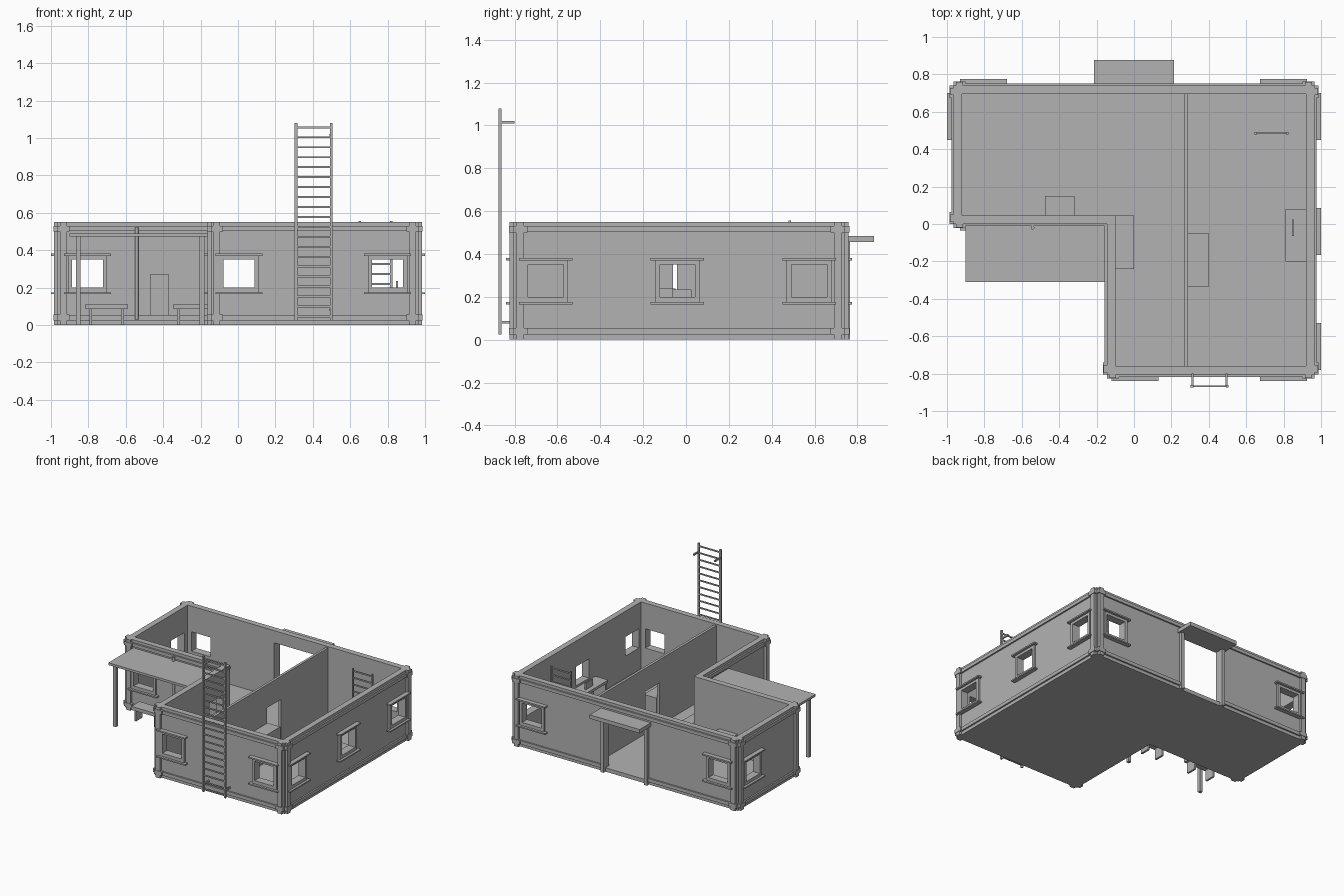
import bpy, bmesh
from mathutils import Vector

if "Cube" in bpy.data.objects:
    bpy.data.objects.remove(bpy.data.objects["Cube"])

grey = bpy.data.materials.new("plain_grey")
grey.diffuse_color = (0.45, 0.45, 0.45, 1)
grey.use_nodes = True
grey.node_tree.nodes["Principled BSDF"].inputs["Base Color"].default_value = grey.diffuse_color


def finish(name, bm):
    bmesh.ops.recalc_face_normals(bm, faces=bm.faces)
    me = bpy.data.meshes.new(name)
    bm.to_mesh(me)
    bm.free()
    me.materials.append(grey)
    ob = bpy.data.objects.new(name, me)
    bpy.context.collection.objects.link(ob)
    return ob


def add_box(bm, a, b):
    lo = Vector([min(p, q) for p, q in zip(a, b)])
    hi = Vector([max(p, q) for p, q in zip(a, b)])
    vs = bmesh.ops.create_cube(bm, size=1)["verts"]
    for v in vs:
        v.co = Vector([(lo[i] + hi[i]) / 2 + v.co[i] * (hi[i] - lo[i]) for i in range(3)])


def boxes(name, pairs):
    bm = bmesh.new()
    for a, b in pairs:
        add_box(bm, a, b)
    return finish(name, bm)


def panel(name, place, s0, s1, z0, z1, holes, thick):
    """Flat wall with rectangular holes, extruded inwards."""
    us = sorted({s0, s1, *[h[0] for h in holes], *[h[1] for h in holes]})
    vs = sorted({z0, z1, *[h[2] for h in holes], *[h[3] for h in holes]})
    bm = bmesh.new()
    grid = [[bm.verts.new(place(u, 0, v)) for v in vs] for u in us]
    for i in range(len(us) - 1):
        for j in range(len(vs) - 1):
            cu, cv = (us[i] + us[i + 1]) / 2, (vs[j] + vs[j + 1]) / 2
            if not any(h[0] < cu < h[1] and h[2] < cv < h[3] for h in holes):
                bm.faces.new((grid[i][j], grid[i + 1][j], grid[i + 1][j + 1], grid[i][j + 1]))
    bmesh.ops.delete(bm, geom=[v for v in bm.verts if not v.link_faces], context='VERTS')
    ext = bmesh.ops.extrude_face_region(bm, geom=bm.faces[:], use_keep_orig=True)
    shift = Vector(place(0, -thick, 0)) - Vector(place(0, 0, 0))
    for e in ext["geom"]:
        if isinstance(e, bmesh.types.BMVert):
            e.co += shift
    finish(name, bm)


T, H = 0.045, 0.55       # wall thickness and height
DOOR = 0.175             # half width of the back door


def wall(name, axis, pos, out, span, core, windows, door=False, posts=(True, True)):
    """axis 0 runs along x, axis 1 along y; out is the outward sign."""
    def place(s, d, z):
        return (s, pos + out * d, z) if axis == 0 else (pos + out * d, s, z)

    def bx(s0, s1, d0, d1, z0, z1):
        return place(s0, d0, z0), place(s1, d1, z1)

    holes = [(c - .0825, c + .0825, .2, .35) for c in windows]
    if door:
        holes.append((-DOOR, DOOR, .03, .455))
    panel(name + "_wall", place, core[0], core[1], 0, H, holes, T)
    # horizontal bands and corner posts
    a, b = span
    lower = [(a, -.2), (.2, b)] if door else [(a, b)]
    trim = [bx(s0, s1, 0, .012, .025, .052) for s0, s1 in lower]
    trim.append(bx(a, b, 0, .012, .502, .528))
    for show, s, k in ((posts[0], a, 1), (posts[1], b, -1)):
        if show:
            trim.append(bx(s + k * .012, s + k * .05, 0, .018, 0, H))
            trim.append(bx(s, s + k * .065, 0, .022, .025, .055))
            trim.append(bx(s, s + k * .065, 0, .022, .5, .53))
    boxes(name + "_trim", trim)
    # window surrounds, with longer head and sill boards
    for i, c in enumerate(windows):
        boxes(f"{name}_window_frame_{i + 1}", [
            bx(c - .105, c - .0825, 0, .016, .175, .37),
            bx(c + .0825, c + .105, 0, .016, .175, .37),
            bx(c - .0825, c + .0825, 0, .016, .35, .37),
            bx(c - .0825, c + .0825, 0, .016, .175, .2),
            bx(c - .125, c + .125, 0, .034, .37, .381),
            bx(c - .125, c + .125, 0, .034, .165, .175)])


# Outer walls of the L-shaped house
wall("front", 0, -.805, -1, (-.145, .965), (-.145, .965), [.005, .8])
wall("right", 1, .965, 1, (-.805, .74), (-.805 + T, .74 - T), [-.655, -.04, .575])
wall("back", 0, .74, 1, (-.965, .965), (-.965, .965), [-.805, .8], door=True)
wall("left", 1, -.965, -1, (0, .74), (T, .74 - T), [.575])
wall("porch_back", 0, 0, -1, (-.965, -.145), (-.965, -.145), [-.805], posts=(True, False))
wall("porch_side", 1, -.145, -1, (-.805, 0), (-.805 + T, T), [-.125], posts=(True, False))

# Floor and inner partition with doorway
boxes("floor", [((-.96, .005, 0), (.96, .735, .03)),
                ((-.14, -.8, 0), (.96, .005, .03))])
panel("partition_wall", lambda s, d, z: (.29 + d, s, z), -.76, .695, .03, .54,
      [(-.06, .115, .03, .36)], .02)

# Back door frame and canopy
boxes("back_door_frame", [((k * DOOR, .74, 0), (k * .2, .765, .455)) for k in (-1, 1)])
boxes("back_door_canopy", [((-.215, .74, .455), (.215, .878, .485))])

# Porch roof, posts, drainpipe, benches and box
boxes("porch_roof", [((-.9, -.31, .472), (-.15, -.005, .49))])
boxes("porch_posts", [((x, -.3, 0), (x + .025, -.275, .472)) for x in (-.866, -.205)])
bm = bmesh.new()
bmesh.ops.create_cone(bm, cap_ends=True, segments=12, radius1=.01, radius2=.01, depth=.49)
bmesh.ops.translate(bm, verts=bm.verts, vec=(-.542, -.02, .275))
finish("drainpipe", bm)
for i, (x0, x1) in enumerate([(-.815, -.59), (-.345, -.16)]):
    boxes(f"bench_{i + 1}", [((x0, -.15, .085), (x1, -.05, .112)),
                             ((x0 + .02, -.14, 0), (x0 + .035, -.06, .085)),
                             ((x1 - .035, -.14, 0), (x1 - .02, -.06, .085))])
boxes("porch_box", [((-.47, -.03, .05), (-.37, 0, .27))])

# Furniture inside
boxes("cabinet", [((-.475, T, .03), (-.317, .15, .2))])
boxes("side_counter", [((-.10, -.24, .03), (0, .045, .18))])
boxes("tall_counter", [((.29, -.335, .03), (.4, -.05, .24))])
boxes("desk", [((.81, -.2, .165), (.92, .08, .185)),
               ((.815, -.195, .03), (.92, -.175, .165)),
               ((.815, .055, .03), (.92, .075, .165))])
boxes("desk_screen", [((.845, -.065, .185), (.855, .025, .235))])


def ladder(name, x0, x1, y, z0, z1, w, rungs, step, first, extra=()):
    parts = [((x, y - w / 2, z0), (x + w, y + w / 2, z1)) for x in (x0, x1 - w)]
    parts += [((x0 + w, y - .004, first + i * step - .005),
               (x1 - w, y + .004, first + i * step + .005)) for i in range(rungs)]
    boxes(name, parts + list(extra))


# Tall outside ladder with wall brackets, short inside ladder
brackets = [((x, -.865, z), (x + .01, -.8, z + .013)) for x in (.307, .49) for z in (.075, 1.008)]
ladder("outside_ladder", .303, .505, -.868, .025, 1.08, .014, 20, .0532, .046, brackets)
ladder("inside_ladder", .645, .825, .485, .03, .557, .012, 10, .0532, .06)
